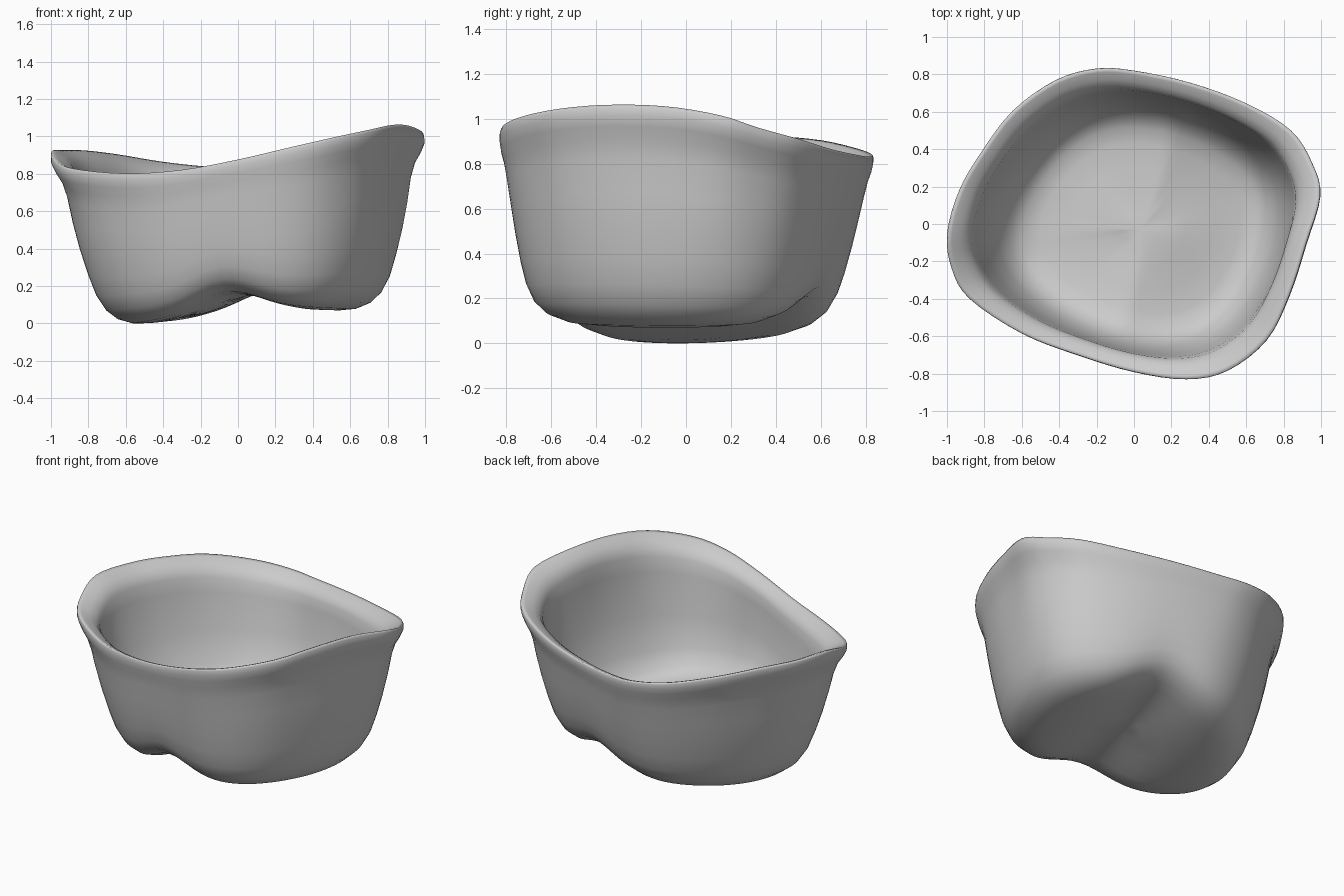
import bpy, bmesh, math
from mathutils import Vector
from mathutils.geometry import interpolate_bezier

cube = bpy.data.objects.get("Cube")
if cube:
    bpy.data.objects.remove(cube, do_unlink=True)

grey = bpy.data.materials.new("plain grey")
grey.use_nodes = True
colour = (0.6, 0.6, 0.6, 1)
grey.diffuse_color = colour
grey.node_tree.nodes["Principled BSDF"].inputs["Base Color"].default_value = colour

# Rim path: skewed rounded outline with a rising and falling edge
RIM = [(-1, -.05, .925), (-.975, -.24, .87), (-.88, -.4, .83), (-.6, -.585, .805),
       (-.3, -.7, .825), (0, -.79, .88), (.28, -.83, .945), (.5, -.785, .995),
       (.71, -.62, 1.04), (.83, -.38, 1.065), (.92, -.1, 1.06), (.995, .15, 1.02),
       (.955, .32, .965), (.84, .5, .915), (.6, .645, .87), (.3, .755, .845),
       (0, .82, .835), (-.2, .832, .845), (-.42, .77, .87), (-.65, .605, .908),
       (-.82, .38, .928), (-.935, .18, .93)]

# Wall profiles: height fraction, x scale, y scale
OUTSIDE = [(0, .1, .1), (0, .25, .25), (0, .4, .4), (0, .52, .54), (.005, .6, .64),
           (.035, .68, .73), (.09, .74, .795), (.18, .79, .84), (.3, .828, .873),
           (.45, .867, .905), (.6, .898, .932), (.75, .922, .958), (.84, .947, .975),
           (.9, .98, .992), (.95, 1, 1), (.985, 1, 1), (1, .995, .995)]
INSIDE = [(.992, .973, .973), (.962, .925, .925), (.93, .89, .89), (.88, .868, .868),
          (.78, .855, .855), (.5, .82, .825), (.28, .755, .775), (.17, .695, .715),
          (.12, .63, .65), (.1, .54, .55), (.1, .4, .4), (.1, .25, .25), (.1, .1, .1)]


def smooth_loop(points, steps):
    pts = [Vector(p) for p in points]
    n = len(pts)
    path = []
    for i in range(n):
        a, b, c, d = (pts[(i + k) % n] for k in (-1, 0, 1, 2))
        path += interpolate_bezier(b, b + (c - a) / 6, c - (d - b) / 6, c, steps + 1)[:-1]
    return path


# Two lobes with a slanted hump between: rounded arch below, ridged floor above
def base_height(x, y, inside):
    offset = abs(x - .25 * y - .08)
    if inside:
        return .045 + .09 * y * y + .135 * max(0, 1 - offset / .6)
    return .035 + .065 * x + .09 * y * y + .115 * math.exp(-(offset / .25) ** 2)


def place(x, y, fraction, rim_height, inside):
    x += .04 * (1 - fraction)
    y -= .03 * (1 - fraction)
    low = base_height(x, y, inside)
    return Vector((x, y, low + fraction * (rim_height - low)))


# Rim outline, and a rounder one that the walls melt into lower down
loop = smooth_loop(RIM, 4)
count = len(loop)
reach = 8
spread = 2 * reach + 1
rounder = [sum((loop[(i + k) % count] for k in range(-reach, reach + 1)), Vector()) / spread / .94
           for i in range(count)]

# Loft the shell
bm = bmesh.new()
rings = []
for profile, inside, power in ((OUTSIDE, False, 1.5), (INSIDE, True, 4)):
    for f, sx, sy in profile:
        ring = []
        for rim, soft in zip(loop, rounder):
            p = soft.lerp(rim, f ** power)
            ring.append(bm.verts.new(place(p.x * sx, p.y * sy, f, rim.z, inside)))
        rings.append(ring)
for lower, upper in zip(rings, rings[1:]):
    for i in range(count):
        j = (i + 1) % count
        bm.faces.new((lower[i], lower[j], upper[j], upper[i]))

# Close the underside and the floor
for ring, fraction, inside in ((rings[0], 0, False), (rings[-1], .1, True)):
    centre = bm.verts.new(place(0, 0, fraction, .92, inside))
    for i in range(count):
        bm.faces.new((ring[i], ring[(i + 1) % count], centre))
bmesh.ops.recalc_face_normals(bm, faces=bm.faces)
lowest = min(v.co.z for v in bm.verts)
bmesh.ops.translate(bm, verts=bm.verts, vec=(0, 0, -lowest))

mesh = bpy.data.meshes.new("tub_shell")
bm.to_mesh(mesh)
bm.free()
mesh.materials.append(grey)
tub = bpy.data.objects.new("tub_shell", mesh)
bpy.context.collection.objects.link(tub)
bpy.context.view_layer.objects.active = tub
tub.select_set(True)
bpy.ops.object.shade_smooth()
